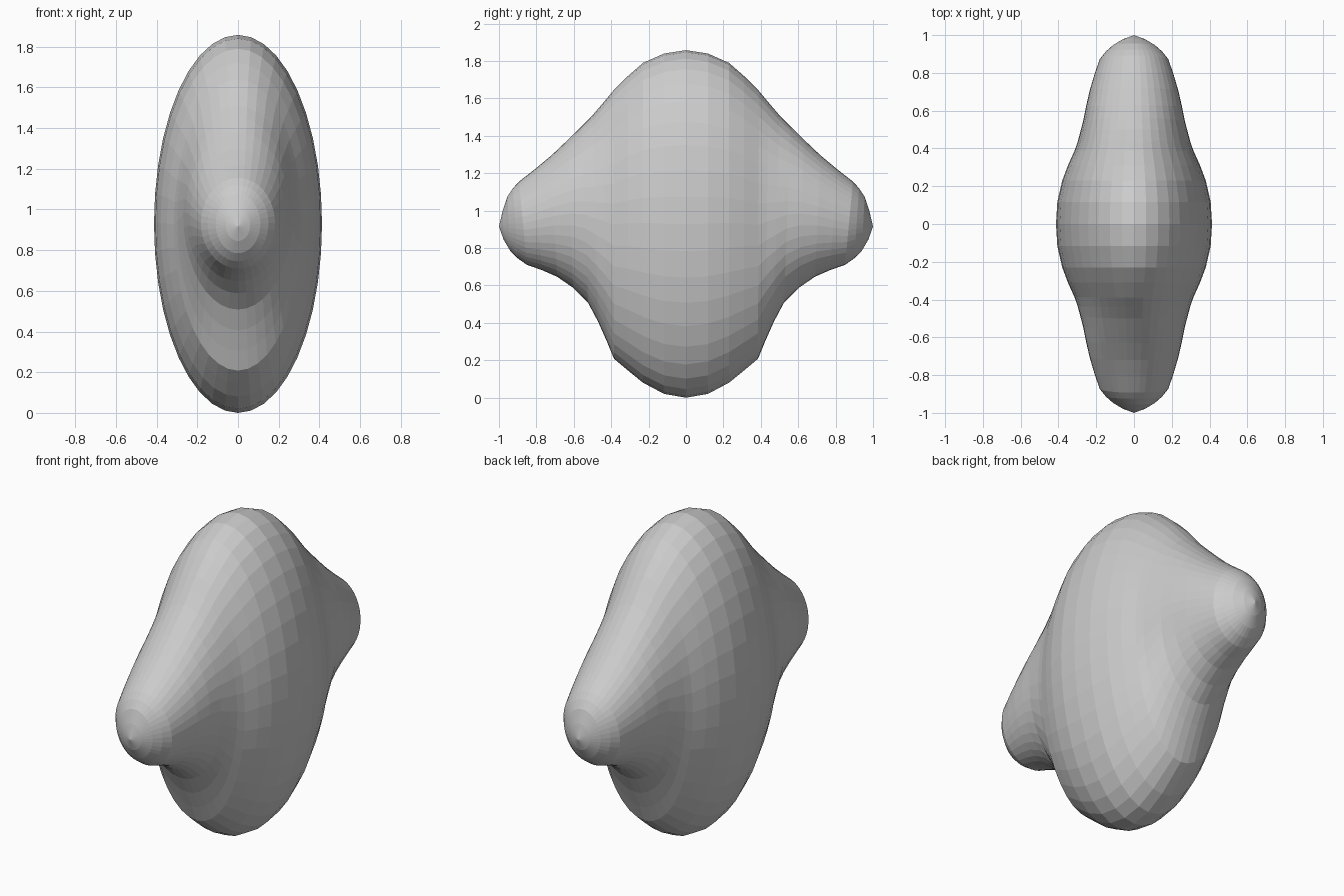
import bpy, bmesh, math

if "Cube" in bpy.data.objects:
    bpy.data.objects.remove(bpy.data.objects["Cube"])

SEGMENTS = 40

# Half profile: (top y, top z, bottom y, bottom z, half width), centre to tip
PROFILE = [
    (0.00, 1.858, 0.00, 0.000, 0.413),
    (0.117, 1.84, 0.117, 0.02, 0.406),
    (0.23, 1.79, 0.23, 0.08, 0.38),
    (0.31, 1.72, 0.31, 0.145, 0.35),
    (0.39, 1.64, 0.385, 0.208, 0.315),
    (0.44, 1.58, 0.425, 0.305, 0.299),
    (0.50, 1.51, 0.47, 0.406, 0.285),
    (0.56, 1.45, 0.524, 0.508, 0.27),
    (0.63, 1.38, 0.604, 0.588, 0.255),
    (0.72, 1.295, 0.69, 0.647, 0.235),
    (0.81, 1.22, 0.77, 0.682, 0.21),
    (0.893, 1.155, 0.85, 0.71, 0.182),
    (0.925, 1.12, 0.90, 0.745, 0.15),
    (0.955, 1.075, 0.94, 0.785, 0.11),
    (0.98, 1.00, 0.975, 0.845, 0.06),
]
TIP_Z = 0.915


def add_ring(bm, sign, top_y, top_z, low_y, low_z, half_width):
    ring = []
    for i in range(SEGMENTS):
        a = 2 * math.pi * i / SEGMENTS
        t = (1 + math.cos(a)) / 2
        ring.append(bm.verts.new((half_width * math.sin(a),
                                  sign * (low_y + (top_y - low_y) * t),
                                  low_z + (top_z - low_z) * t)))
    return ring


def bridge(bm, a, b):
    for i in range(SEGMENTS):
        j = (i + 1) % SEGMENTS
        bm.faces.new((a[i], a[j], b[j], b[i]))


# Swollen oval body tapering into a rounded nub at each end
bm = bmesh.new()
rings = [add_ring(bm, -1, *p) for p in reversed(PROFILE)]
rings += [add_ring(bm, 1, *p) for p in PROFILE[1:]]
for a, b in zip(rings, rings[1:]):
    bridge(bm, a, b)

# Pointed tips
for ring, y in ((rings[0], -1), (rings[-1], 1)):
    tip = bm.verts.new((0, y, TIP_Z))
    for i in range(SEGMENTS):
        bm.faces.new((ring[i], ring[(i + 1) % SEGMENTS], tip))

bmesh.ops.recalc_face_normals(bm, faces=bm.faces[:])
mesh = bpy.data.meshes.new("body")
bm.to_mesh(mesh)
bm.free()
body = bpy.data.objects.new("body", mesh)
bpy.context.collection.objects.link(body)
